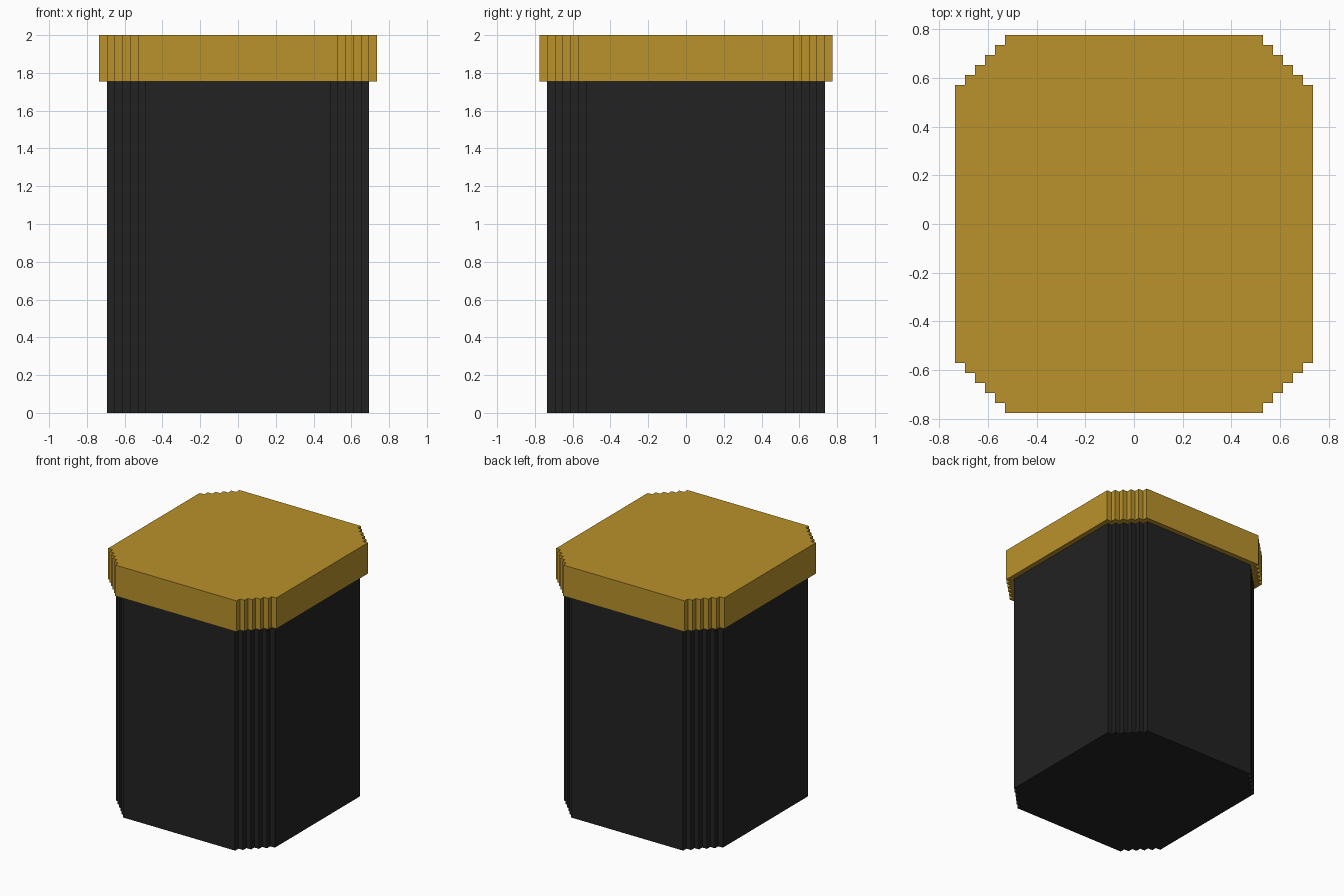
import bpy
import bmesh

cube = bpy.data.objects.get("Cube")
if cube:
    bpy.data.objects.remove(cube, do_unlink=True)

UNIT = 2 / 49   # size of one stair step
STEPS = 5       # stair steps at each corner


def material(name, rgb):
    mat = bpy.data.materials.new(name)
    mat.use_nodes = True
    color = (*rgb, 1)
    mat.diffuse_color = color
    mat.node_tree.nodes["Principled BSDF"].inputs["Base Color"].default_value = color
    return mat


def stepped_outline(half_x, half_y):
    """Rectangle with staircase corners, counter-clockwise, in steps."""
    corner = []
    for i in range(STEPS):
        y = half_y - STEPS + i
        corner += [(half_x - i, y), (half_x - i - 1, y)]
    corner.append((half_x - STEPS, half_y))
    mirrored = [(-x, y) for x, y in reversed(corner)]
    upper = corner + mirrored
    return upper + [(-x, -y) for x, y in upper]


def stepped_block(name, half_x, half_y, bottom, top, mat):
    bm = bmesh.new()
    verts = [bm.verts.new((x * UNIT, y * UNIT, bottom * UNIT))
             for x, y in stepped_outline(half_x, half_y)]
    base = bm.faces.new(verts)
    ext = bmesh.ops.extrude_face_region(bm, geom=[base], use_keep_orig=True)
    raised = [g for g in ext["geom"] if isinstance(g, bmesh.types.BMVert)]
    bmesh.ops.translate(bm, verts=raised, vec=(0, 0, (top - bottom) * UNIT))
    bmesh.ops.recalc_face_normals(bm, faces=bm.faces)
    mesh = bpy.data.meshes.new(name)
    bm.to_mesh(mesh)
    bm.free()
    mesh.materials.append(mat)
    obj = bpy.data.objects.new(name, mesh)
    bpy.context.collection.objects.link(obj)
    return obj


black = material("black", (0.016, 0.016, 0.016))
gold = material("gold", (0.49, 0.287, 0.025))

# Tall body, and a lid that overhangs it by one step
stepped_block("body", 17, 18, 0, 43, black)
stepped_block("lid", 18, 19, 43, 49, gold)
